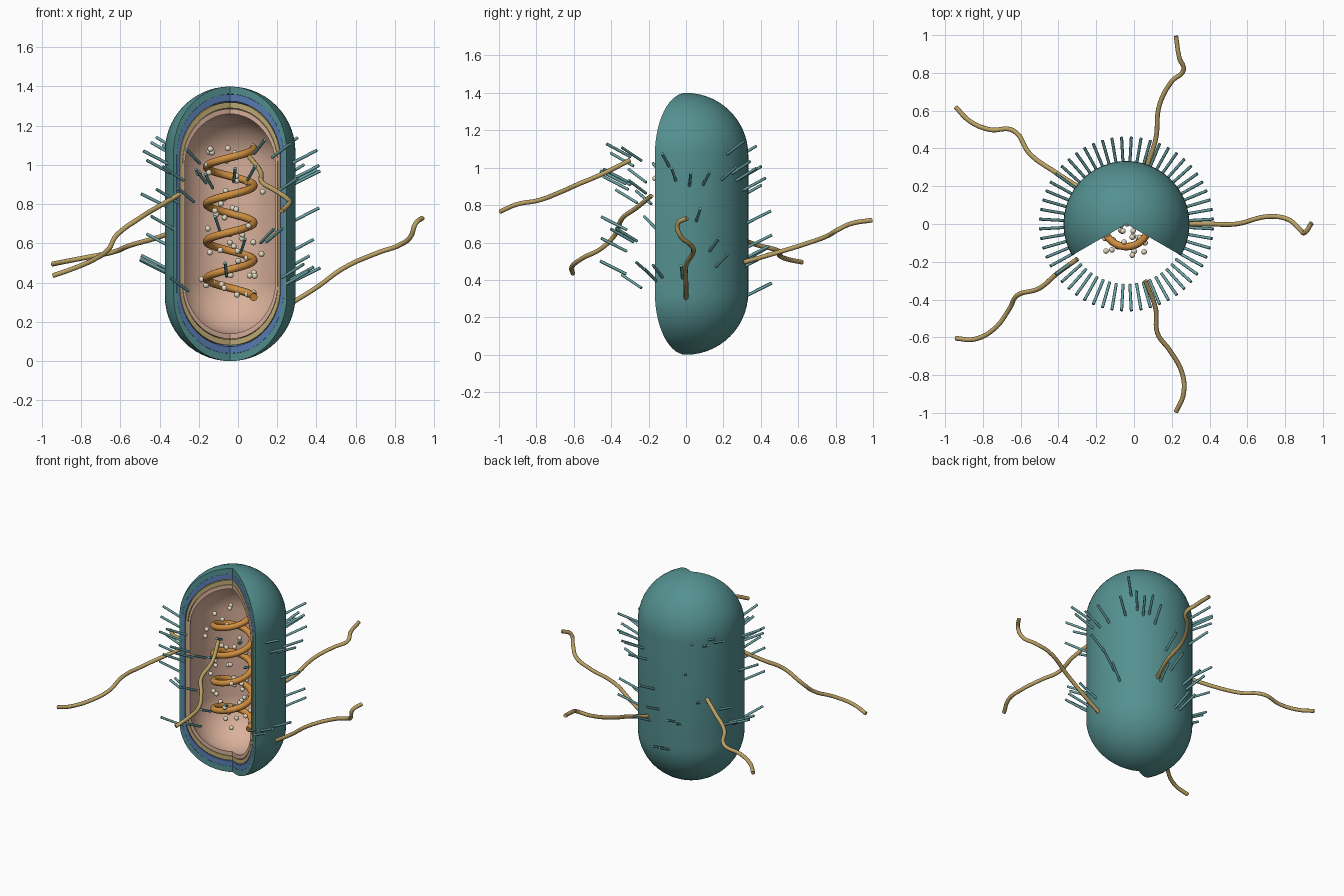
import bpy, bmesh, math, random
from mathutils import Vector, Matrix

if "Cube" in bpy.data.objects:
    bpy.data.objects.remove(bpy.data.objects["Cube"])

random.seed(7)
CX = -0.04           # axis of the cell body
R, H = 0.333, 0.70   # outer radius and half height


def material(name, rgb):
    m = bpy.data.materials.new(name)
    m.diffuse_color = (*rgb, 1)
    m.use_nodes = True
    m.node_tree.nodes["Principled BSDF"].inputs["Base Color"].default_value = m.diffuse_color
    return m


TEAL = material("teal", (0.09, 0.28, 0.28))
BLUE = material("blue", (0.10, 0.21, 0.46))
TAN = material("tan", (0.52, 0.41, 0.18))
PINK = material("pink", (0.70, 0.44, 0.33))
ORANGE = material("orange", (0.62, 0.27, 0.05))
GOLD = material("gold", (0.50, 0.36, 0.13))
CREAM = material("cream", (0.78, 0.70, 0.55))
PALE = material("pale_teal", (0.15, 0.38, 0.39))


def finish(name, bm, mat, angle=35):
    me = bpy.data.meshes.new(name)
    bm.to_mesh(me)
    bm.free()
    ob = bpy.data.objects.new(name, me)
    bpy.context.collection.objects.link(ob)
    me.materials.append(mat)
    bpy.ops.object.select_all(action='DESELECT')
    ob.select_set(True)
    bpy.context.view_layer.objects.active = ob
    bpy.ops.object.shade_smooth_by_angle(angle=math.radians(angle))
    return ob


def capsule_profile(s, n=14):
    """Half outline (radius, z) of a capsule scaled by s, top to bottom."""
    r, straight = R * s, (H - R) * s
    arc = [(r * math.sin(a), straight + r * math.cos(a))
           for a in (i * math.pi / 2 / n for i in range(n + 1))]
    return [(x, H + z) for x, z in arc] + [(x, H - z) for x, z in reversed(arc)]


def cutaway_shell(name, s_out, s_in, mat, steps=56):
    """Thick capsule shell swept 240 degrees, open towards the front."""
    bm = bmesh.new()
    rings = []
    for k in range(steps + 1):
        a = math.radians(-30 + 240 * k / steps)
        rings.append([[bm.verts.new((CX + r * math.cos(a), r * math.sin(a), z))
                       for r, z in capsule_profile(s)] for s in (s_out, s_in)])
    n = len(rings[0][0])
    for a, b in zip(rings, rings[1:]):
        for j in range(n - 1):
            bm.faces.new((a[0][j], a[0][j + 1], b[0][j + 1], b[0][j]))
            bm.faces.new((b[1][j], b[1][j + 1], a[1][j + 1], a[1][j]))
    for ring in (rings[0], rings[-1]):   # flat cut faces
        for j in range(n - 1):
            bm.faces.new((ring[0][j], ring[1][j], ring[1][j + 1], ring[0][j + 1]))
    bmesh.ops.remove_doubles(bm, verts=bm.verts, dist=1e-5)
    bmesh.ops.recalc_face_normals(bm, faces=bm.faces)
    return finish(name, bm, mat)


def tube(name, pts, radius, mat, smooth=True):
    """Round tube through points, turned into a mesh."""
    cu = bpy.data.curves.new(name, 'CURVE')
    cu.dimensions = '3D'
    cu.bevel_depth, cu.bevel_resolution, cu.use_fill_caps = radius, 3, True
    cu.resolution_u = 8
    if smooth:
        sp = cu.splines.new('BEZIER')
        sp.bezier_points.add(len(pts) - 1)
        for p, co in zip(sp.bezier_points, pts):
            p.co = co
            p.handle_left_type = p.handle_right_type = 'AUTO'
    else:
        sp = cu.splines.new('POLY')
        sp.points.add(len(pts) - 1)
        for p, co in zip(sp.points, pts):
            p.co = (*co, 1)
    ob = bpy.data.objects.new(name, cu)
    bpy.context.collection.objects.link(ob)
    bpy.ops.object.select_all(action='DESELECT')
    ob.select_set(True)
    bpy.context.view_layer.objects.active = ob
    bpy.ops.object.convert(target='MESH')
    ob = bpy.context.view_layer.objects.active
    ob.data.materials.clear()
    ob.data.materials.append(mat)
    bpy.ops.object.shade_smooth_by_angle(angle=math.radians(50))
    return ob


# nested envelope layers
cutaway_shell("outer_capsule", 1.00, 0.945, TEAL)
cutaway_shell("cell_wall", 0.944, 0.893, BLUE)
cutaway_shell("membrane", 0.885, 0.843, TAN)
cutaway_shell("inner_lining", 0.838, 0.80, PINK)

# coiled strand
helix = []
for i in range(161):
    t = 8 * math.pi * i / 160
    helix.append((CX + 0.12 * math.cos(t), 0.12 * math.sin(t), 0.325 + 0.76 * i / 160))
tube("coiled_strand", helix, 0.02, ORANGE, smooth=False)

# ribosomes
bm = bmesh.new()
for i in range(55):
    a, r = random.uniform(0, 2 * math.pi), 0.18 * math.sqrt(random.random())
    pos = (CX + r * math.cos(a), r * math.sin(a), random.uniform(0.32, 1.1))
    bmesh.ops.create_uvsphere(bm, u_segments=12, v_segments=8, radius=0.015,
                              matrix=Matrix.Translation(pos))
finish("ribosomes", bm, CREAM, 60)

# pili: short bristles all round, tilted up and outwards
bm = bmesh.new()
COUNT = 56
for i in range(COUNT):
    a = 2 * math.pi * (i + 0.5) / COUNT
    z = random.uniform(0.29, 1.08)
    out = Vector((math.cos(a), math.sin(a), 0))
    p0 = Vector((CX, 0, z)) + out * 0.32
    p1 = Vector((CX, 0, z + 0.07)) + out * 0.46
    d = p1 - p0
    m = Matrix.Translation((p0 + p1) / 2) @ d.to_track_quat('Z', 'Y').to_matrix().to_4x4()
    bmesh.ops.create_cone(bm, cap_ends=True, segments=8, radius1=0.008,
                          radius2=0.008, depth=d.length, matrix=m)
finish("pili", bm, PALE, 50)

# flagella: five long wavy tails
paths = {
    "flagellum_right": [(.28, .0, .30), (.40, .0, .375), (.54, .0, .475), (.72, .04, .555),
                        (.82, .022, .59), (.88, -.03, .635), (.905, -.045, .70), (.94, .005, .73)],
    "flagellum_back": [(.07, .31, .495), (.115, .45, .535), (.135, .63, .59), (.20, .755, .635),
                       (.262, .815, .67), (.24, .88, .70), (.222, .995, .72)],
    "flagellum_back_left": [(-.30, .20, .67), (-.41, .27, .63), (-.55, .37, .59), (-.64, .495, .555),
                            (-.765, .50, .53), (-.87, .545, .51), (-.945, .62, .495)],
    "flagellum_front_left": [(-.30, -.185, .85), (-.41, -.265, .785), (-.50, -.34, .73),
                             (-.62, -.38, .64), (-.66, -.45, .57), (-.74, -.555, .515),
                             (-.845, -.61, .47), (-.945, -.605, .435)],
    "flagellum_front": [(.06, -.30, 1.04), (.115, -.45, .965), (.125, -.58, .91), (.19, -.67, .87),
                        (.255, -.79, .825), (.262, -.90, .805), (.222, -.995, .765)],
}
for name, pts in paths.items():
    tube(name, pts, 0.0125, GOLD)
